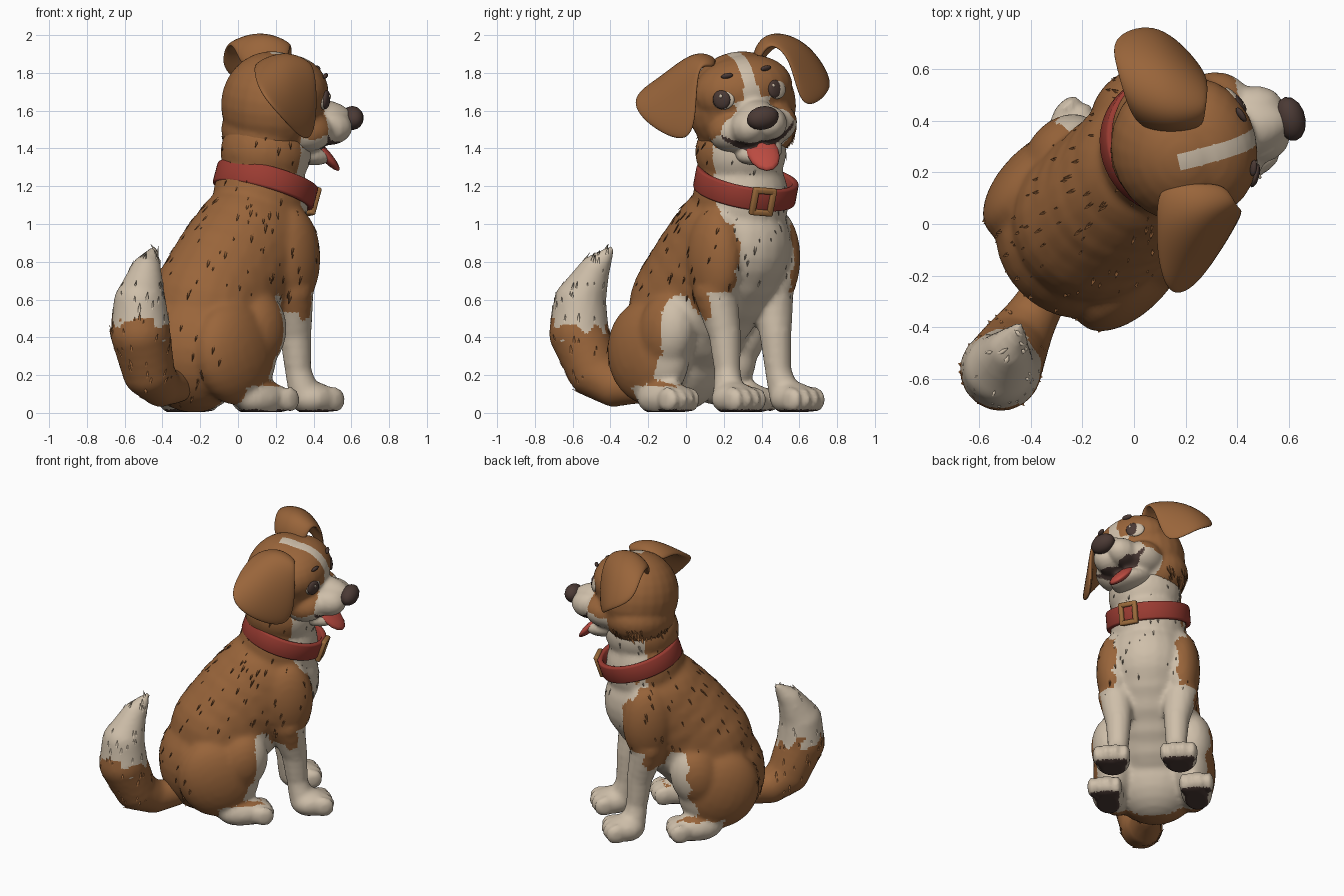
import bpy, bmesh, random
from math import radians
from mathutils import Matrix, Vector, noise

random.seed(4)
cube = bpy.data.objects.get("Cube")
if cube:
    bpy.data.objects.remove(cube, do_unlink=True)

# Flat colours
COLOURS = {
    "brown fur": (0.32, 0.13, 0.043),
    "cream fur": (0.62, 0.52, 0.40),
    "dark skin": (0.07, 0.042, 0.035),
    "red collar": (0.33, 0.045, 0.032),
    "pink tongue": (0.50, 0.07, 0.052),
    "brass": (0.34, 0.15, 0.045),
}
MATS = []
for label, rgb in COLOURS.items():
    m = bpy.data.materials.new(label)
    m.use_nodes = True
    m.diffuse_color = (*rgb, 1)
    m.node_tree.nodes["Principled BSDF"].inputs["Base Color"].default_value = (*rgb, 1)
    MATS.append(m)
BROWN, CREAM, DARK, RED, PINK, BRASS = range(6)

# Frames: the body faces along its local x, the head is turned and tilted
T = Matrix.Translation
def rot(deg, axis):
    return Matrix.Rotation(radians(deg), 4, axis)

BODY = rot(45, 'Z') @ T((0, 0.12, 0))
HEAD = T((0.18, 0.295, 1.63)) @ rot(13, 'Z') @ rot(11, 'X')
COLLAR = T((0.145, 0.317, 1.205)) @ rot(35, 'Z') @ rot(18, 'Y')


def ball(bm, centre, radii, pitch=0):
    mat = T(centre) @ rot(pitch, 'Y') @ Matrix.Diagonal((*radii, 1))
    sides = 24 if max(radii) > 0.14 else 14
    bmesh.ops.create_uvsphere(bm, u_segments=sides, v_segments=sides // 2 + 2,
                              radius=1, matrix=mat)


def limb(bm, points, steps=4):
    """Tapered limb made of overlapping balls; each point is x, y, z, radius."""
    for a, b in zip(points, points[1:]):
        for i in range(steps):
            p = Vector(a).lerp(Vector(b), i / steps)
            ball(bm, p[:3], (p[3],) * 3)
    ball(bm, points[-1][:3], (points[-1][3],) * 3)


def make_object(name, bm, frame, mat=BROWN):
    for f in bm.faces:
        f.smooth, f.material_index = True, mat
    mesh = bpy.data.meshes.new(name)
    bm.to_mesh(mesh)
    bm.free()
    for m in MATS:
        mesh.materials.append(m)
    ob = bpy.data.objects.new(name, mesh)
    bpy.context.collection.objects.link(ob)
    ob.matrix_world = frame
    return ob


def bake(ob):
    deps = bpy.context.evaluated_depsgraph_get()
    mesh = bpy.data.meshes.new_from_object(ob.evaluated_get(deps))
    ob.modifiers.clear()
    ob.data = mesh


def sculpt(ob, colour, flow, count, where, length, voxel, floor=None):
    """Fuse the balls, colour the faces by rule, then add fur tufts."""
    rm = ob.modifiers.new("fuse", 'REMESH')
    rm.mode, rm.voxel_size = 'VOXEL', voxel
    sm = ob.modifiers.new("soften", 'SMOOTH')
    sm.factor, sm.iterations = 0.5, 8
    bake(ob)
    bm = bmesh.new()
    bm.from_mesh(ob.data)
    if floor is not None:
        for v in bm.verts:
            v.co.z = max(v.co.z, floor)
    bm.normal_update()
    spots = []
    for f in bm.faces:
        f.smooth = True
        c = f.calc_center_median()
        f.material_index = colour(c, f.normal, noise.noise(c * 14) * 0.05)
        if where(c):
            spots.append((c, f.normal.copy(), f.material_index))
    for c, n, index in random.sample(spots, min(count, len(spots))):
        d = flow - n * flow.dot(n)
        if d.length < 0.3:
            continue
        d.normalize()
        side, size = n.cross(d), length * random.uniform(0.6, 1.2)
        w = size * 0.25
        base = [c - side * w - n * 0.006, c + side * w - n * 0.006, c + n * w * 0.2]
        a, b, t, tip = [bm.verts.new(p) for p in base + [c + d * size + n * size * 0.08]]
        for tri in ((a, tip, t), (t, tip, b), (b, tip, a)):
            face = bm.faces.new(tri)
            face.material_index, face.smooth = index, True
    bm.to_mesh(ob.data)
    bm.free()


# Body: hips, belly, chest, neck, legs and paws fused into one skin
bm = bmesh.new()
ball(bm, (-0.21, 0, 0.34), (0.29, 0.32, 0.34))
ball(bm, (-0.08, 0, 0.56), (0.34, 0.32, 0.38), 20)
ball(bm, (0.00, 0, 0.65), (0.35, 0.315, 0.36), 18)
ball(bm, (0.08, 0, 0.74), (0.36, 0.31, 0.34), 15)
ball(bm, (0.15, 0, 0.82), (0.36, 0.305, 0.33), 8)
ball(bm, (0.21, 0, 0.89), (0.35, 0.30, 0.33))
ball(bm, (0.29, 0, 1.13), (0.26, 0.25, 0.30))
ball(bm, (0.31, -0.02, 1.38), (0.245, 0.24, 0.22))
for s in (-1, 1):
    ball(bm, (-0.15, s * 0.25, 0.32), (0.27, 0.15, 0.28), -25)
    ball(bm, (0.00, s * 0.265, 0.43), (0.17, 0.135, 0.21), 15)
    ball(bm, (0.31, s * 0.22, 0.82), (0.17, 0.12, 0.27))
    limb(bm, [(0.31, s * 0.21, 0.64, 0.12), (0.36, s * 0.19, 0.42, 0.088),
              (0.38, s * 0.19, 0.22, 0.072), (0.41, s * 0.21, 0.09, 0.085)])
    ball(bm, (0.46, s * 0.22, 0.075), (0.13, 0.12, 0.09))
    ball(bm, (0.01, s * 0.29, 0.075), (0.18, 0.105, 0.095))
    for k in (-1.5, -0.5, 0.5, 1.5):
        reach = 0.012 * abs(k)
        ball(bm, (0.555 - reach, s * 0.22 + k * 0.06, 0.07), (0.07, 0.035, 0.07))
        ball(bm, (0.145 - reach, s * 0.30 + k * 0.055, 0.07), (0.07, 0.033, 0.07))


def body_colour(p, n, j):
    x, y, z = p.x, abs(p.y), p.z
    if z < 0.018 and n.z < -0.7 and x > -0.2 and y > 0.12:
        return DARK
    chest = z > 0.45 and y < (0.245 if z > 1 else 0.205) + j and n.x > 0.1 + j
    leg = z < 0.52 + j and x > 0.2
    thigh = z < 0.64 and x > -0.06 and (n.x > 0.36 + 3 * j or y < 0.2)
    paw = z < 0.14 + j * 0.4 and x > -0.17
    return CREAM if chest or leg or thigh or paw else BROWN


body = make_object("body", bm, BODY)
sculpt(body, body_colour, Vector((-0.3, 0, -1)), 190,
       lambda p: p.z > 0.62 or p.x < -0.35, 0.05, 0.017, floor=0.005)

# Curled bushy tail with a pale tip
bm = bmesh.new()
limb(bm, [(-0.40, -0.06, 0.14, 0.09), (-0.56, -0.10, 0.14, 0.11),
          (-0.68, -0.13, 0.22, 0.14), (-0.765, -0.155, 0.42, 0.16),
          (-0.765, -0.15, 0.58, 0.14), (-0.69, -0.12, 0.75, 0.085),
          (-0.60, -0.09, 0.86, 0.026)])
tail = make_object("tail", bm, BODY)
sculpt(tail, lambda p, n, j: CREAM if p.z > 0.47 + 3 * j else BROWN,
       Vector((0.1, 0, 1)), 80, lambda p: p.x < -0.58, 0.05, 0.017, floor=0.02)

# Head with broad forehead, cheeks, muzzle and open jaw
bm = bmesh.new()
ball(bm, (0, 0, 0), (0.27, 0.29, 0.285))
ball(bm, (0.09, 0, 0.08), (0.205, 0.27, 0.185))
ball(bm, (-0.03, 0.01, -0.14), (0.23, 0.27, 0.18))
ball(bm, (0.27, 0, -0.045), (0.17, 0.095, 0.075), 8)
ball(bm, (0.18, 0, -0.25), (0.155, 0.13, 0.065), 12)
for s in (-1, 1):
    ball(bm, (0.30, s * 0.055, -0.11), (0.13, 0.10, 0.095))
    ball(bm, (0.16, s * 0.11, -0.12), (0.15, 0.13, 0.11))


def head_colour(p, n, j):
    x, y, z = p.x, abs(p.y), p.z
    smile = -0.222 + 2.2 * y * y
    if x > 0.1 and y < 0.2 and n.x > -0.2 and abs(z - smile) < 0.008 + 0.022 * (1 - y / 0.2):
        return DARK
    blaze = z > -0.05 and x > -0.02 and y < (0.034 if z > 0.1 else 0.05)
    cheek = x > 0.11 and z < 0.02 - 0.85 * max(0, y - 0.05) + j * 0.4
    snout = x > 0.265 and z < 0.03 and y < 0.2
    return CREAM if blaze or cheek or snout else BROWN


head = make_object("head", bm, HEAD)
sculpt(head, head_colour, Vector((-0.35, 0, -1)), 110,
       lambda p: p.z < -0.17 and p.x < 0.1, 0.075, 0.013)


def part(name, mat, centre, radii, pitch=0, yaw=0):
    bm = bmesh.new()
    ball(bm, (0, 0, 0), radii, pitch)
    return make_object(name, bm, HEAD @ T(centre) @ rot(yaw, 'Z'), mat)


# Nose, tongue, eyes and brow marks
part("nose", DARK, (0.44, 0, -0.07), (0.058, 0.088, 0.062), 10)
part("tongue", PINK, (0.285, 0, -0.255), (0.135, 0.086, 0.03), 46)
for s, side in ((-1, "right"), (1, "left")):
    part(side + "_eye_white", CREAM, (0.249, s * 0.148, 0.055), (0.016, 0.06, 0.05), yaw=s * 28)
    part(side + "_iris", DARK, (0.256, s * 0.148 - 0.012, 0.06), (0.018, 0.048, 0.05), yaw=s * 28)
    part(side + "_glint", CREAM, (0.274, s * 0.145 - 0.02, 0.08), (0.006, 0.01, 0.01))
    part(side + "_brow_mark", DARK, (0.258, s * 0.108, 0.178), (0.012, 0.033, 0.015), 35, s * 20)


# Folded ears: a sheet three points wide, thickened and smoothed
def ear(name, rows):
    bm = bmesh.new()
    grid = [[bm.verts.new(p) for p in row] for row in rows]
    for r0, r1 in zip(grid, grid[1:]):
        for i in range(2):
            bm.faces.new((r0[i], r0[i + 1], r1[i + 1], r1[i]))
    bmesh.ops.recalc_face_normals(bm, faces=bm.faces)
    ob = make_object(name, bm, Matrix())
    thick = ob.modifiers.new("thickness", 'SOLIDIFY')
    thick.thickness, thick.offset = 0.05, 0
    ob.modifiers.new("round", 'SUBSURF').levels = 3
    bake(ob)


ear("right_ear", [
    [(0.09, 0.16, 1.82), (0.24, 0.16, 1.88), (0.36, 0.16, 1.82)],
    [(0.08, 0.03, 1.84), (0.25, 0.04, 1.93), (0.40, 0.07, 1.86)],
    [(0.08, -0.13, 1.77), (0.27, -0.10, 1.80), (0.43, 0.06, 1.67)],
    [(0.13, -0.30, 1.68), (0.25, -0.25, 1.53), (0.40, 0.05, 1.37)]])
ear("left_ear", [
    [(0.02, 0.38, 1.80), (0.14, 0.35, 1.86), (0.27, 0.37, 1.82)],
    [(-0.03, 0.45, 1.96), (0.13, 0.40, 2.04), (0.28, 0.43, 1.98)],
    [(-0.08, 0.62, 1.94), (0.11, 0.64, 2.00), (0.30, 0.56, 1.88)],
    [(-0.10, 0.73, 1.80), (0.10, 0.80, 1.70), (0.25, 0.60, 1.55)]])

# Collar strap
bm = bmesh.new()
bmesh.ops.create_cone(bm, cap_ends=False, segments=56, radius1=0.257, radius2=0.257, depth=0.12)
strap = make_object("collar", bm, COLLAR, RED)
thick = strap.modifiers.new("thickness", 'SOLIDIFY')
thick.thickness, thick.offset = 0.036, 0
edge = strap.modifiers.new("edge", 'BEVEL')
edge.width, edge.segments = 0.012, 2
bake(strap)

# Buckle: four rounded bars
bm = bmesh.new()
bars = [((0, s * 0.05, 0), (0.034, 0.032, 0.15)) for s in (-1, 1)]
bars += [((0, 0, s * 0.06), (0.034, 0.13, 0.032)) for s in (-1, 1)]
for centre, size in bars:
    bmesh.ops.create_cube(bm, size=1, matrix=T(centre) @ Matrix.Diagonal((*size, 1)))
buckle = make_object("buckle", bm, COLLAR @ rot(-14, 'Z') @ T((0.275, 0, -0.005)), BRASS)
edge = buckle.modifiers.new("edge", 'BEVEL')
edge.width, edge.segments = 0.009, 2
bake(buckle)
